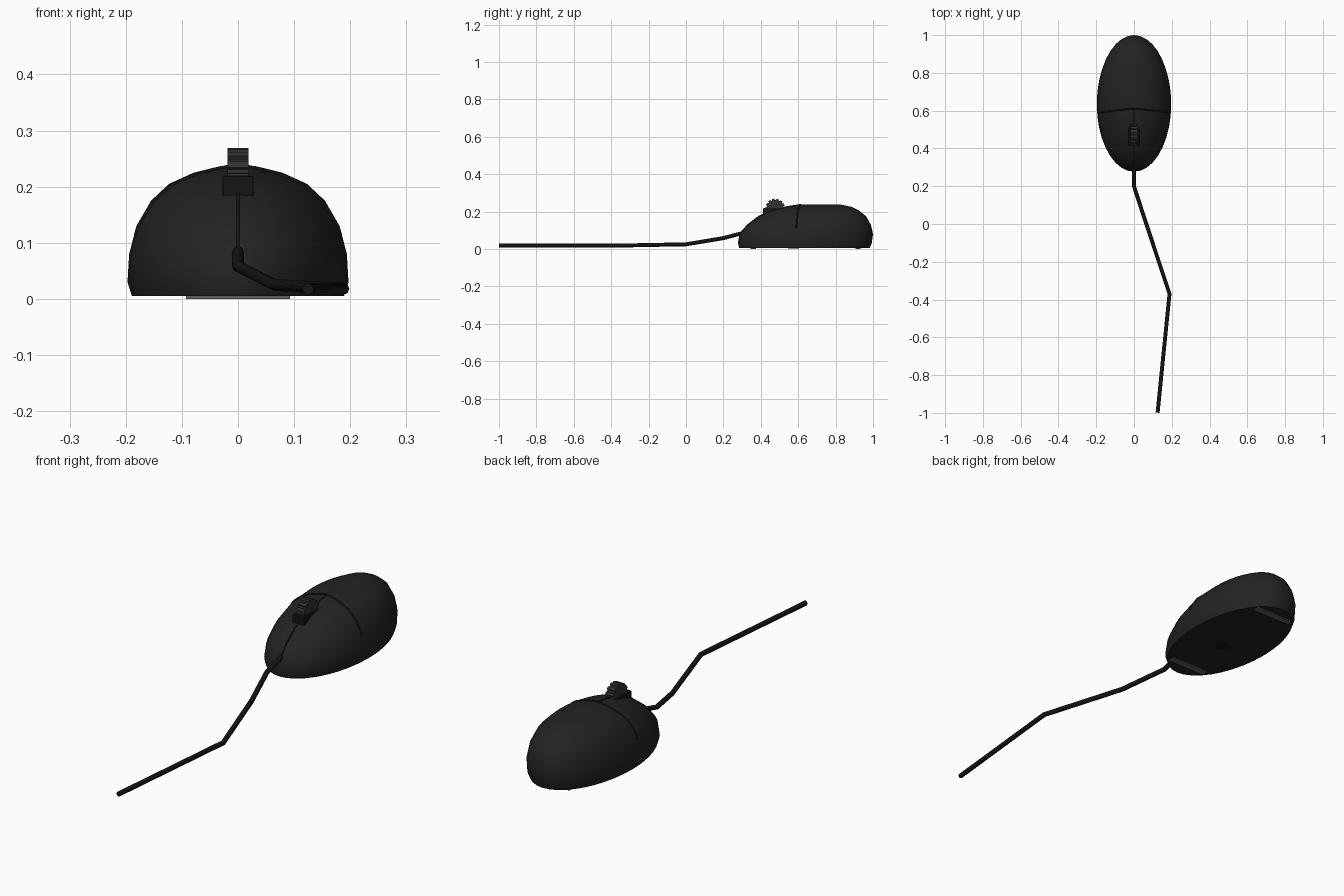
import bpy, bmesh, math
from mathutils import Vector
from mathutils.bvhtree import BVHTree

if "Cube" in bpy.data.objects:
    bpy.data.objects.remove(bpy.data.objects["Cube"])


def material(name, c):
    m = bpy.data.materials.new(name)
    m.diffuse_color = (c, c * 1.03, c * 1.05, 1)
    m.use_nodes = True
    m.node_tree.nodes["Principled BSDF"].inputs["Base Color"].default_value = m.diffuse_color
    return m


SHELL = material("shell_black", 0.016)
DARK = material("deep_black", 0.007)
RUBBER = material("wheel_grey", 0.03)
PAD = material("pad_grey", 0.12)


def make(name, bm, mat, smooth=None):
    bmesh.ops.recalc_face_normals(bm, faces=bm.faces[:])
    me = bpy.data.meshes.new(name)
    bm.to_mesh(me)
    bm.free()
    ob = bpy.data.objects.new(name, me)
    bpy.context.collection.objects.link(ob)
    me.materials.append(mat)
    if smooth:
        bpy.ops.object.select_all(action='DESELECT')
        ob.select_set(True)
        bpy.context.view_layer.objects.active = ob
        bpy.ops.object.shade_smooth_by_angle(angle=math.radians(smooth))
    return ob


def box(name, lo, hi, mat, bevel=0.0):
    bm = bmesh.new()
    lo, hi = Vector(lo), Vector(hi)
    bmesh.ops.create_cube(bm, size=1)
    for v in bm.verts:
        v.co = Vector([c * s for c, s in zip(v.co, hi - lo)]) + (lo + hi) / 2
    ob = make(name, bm, mat)
    if bevel:
        mod = ob.modifiers.new("bevel", 'BEVEL')
        mod.width, mod.segments = bevel, 2
    return ob


def tube(name, pts, r, mat):
    cu = bpy.data.curves.new(name, 'CURVE')
    cu.dimensions = '3D'
    cu.bevel_depth, cu.bevel_resolution, cu.use_fill_caps = r, 2, True
    sp = cu.splines.new('POLY')
    sp.points.add(len(pts) - 1)
    for p, co in zip(sp.points, pts):
        p.co = (*co, 1)
    ob = bpy.data.objects.new(name, cu)
    bpy.context.collection.objects.link(ob)
    cu.materials.append(mat)
    return ob


# Body: stacked ellipses given as height, half width, front y, back y
LEVELS = [(.005, .189, .285, .982), (.03, .197, .277, .993), (.08, .194, .287, 1.0),
          (.13, .181, .33, .988), (.175, .155, .39, .963), (.205, .123, .455, .925),
          (.225, .079, .535, .885), (.237, .03, .61, .83)]
SEG = 36
bm = bmesh.new()
rings = []
for z, w, f, b in LEVELS:
    rings.append([bm.verts.new((w * math.sin(2 * math.pi * i / SEG),
                                (f + b) / 2 - (b - f) / 2 * math.cos(2 * math.pi * i / SEG), z))
                  for i in range(SEG)])
for a, b in zip(rings, rings[1:]):
    for i in range(SEG):
        j = (i + 1) % SEG
        bm.faces.new((a[i], a[j], b[j], b[i]))
bm.faces.new(rings[0][::-1])
bm.faces.new(rings[-1])
surface = BVHTree.FromBMesh(bm)
make("mouse_body", bm, SHELL, 40)


def on_body(x, y):
    return surface.ray_cast(Vector((x, y, 1)), Vector((0, 0, -1)))[0]


# Seams lying on the shell: arched cross seam and the split between the buttons
cross = [math.sin(t / 20 * math.pi / 2) * .182 for t in range(-20, 21)]
tube("button_cross_seam", [on_body(x, .612 - .12 * abs(x)) for x in cross], .004, DARK)
tube("button_split_seam", [on_body(0, .295 + .315 * t / 20) for t in range(21)], .003, DARK)

# Scroll wheel housing and toothed wheel
box("wheel_housing", (-.028, .413, .18), (.028, .54, .219), DARK, .003)
TEETH = 14
bm = bmesh.new()
prof = []
for i in range(TEETH):
    for off, r in ((-.3, .053), (.2, .053), (.3, .046), (.6, .046)):
        a = 2 * math.pi * (i + off) / TEETH
        prof.append(bm.verts.new((-.019, .477 + r * math.cos(a), .216 + r * math.sin(a))))
face = bm.faces.new(prof)
ext = bmesh.ops.extrude_face_region(bm, geom=[face])
bmesh.ops.translate(bm, vec=(.038, 0, 0),
                    verts=[g for g in ext['geom'] if isinstance(g, bmesh.types.BMVert)])
make("scroll_wheel", bm, RUBBER)

# Cord lying on the desk
tube("cord", [(0, .32, .088), (0, .275, .078), (0, .2, .058), (.065, 0, .025),
              (.188, -.37, .018), (.125, -.999, .018)], .0105, DARK)

# Glide pads and sensor recess underneath
for name, y in (("front_glide_pad", .36), ("back_glide_pad", .92)):
    box(name, (-.093, y - .014, 0), (.093, y + .014, .007), PAD)
bm = bmesh.new()
bmesh.ops.create_cone(bm, cap_ends=True, segments=20, radius1=.03, radius2=.03, depth=.004)
bmesh.ops.translate(bm, vec=(0, .575, .005), verts=bm.verts[:])
make("sensor_window", bm, DARK, 40)
